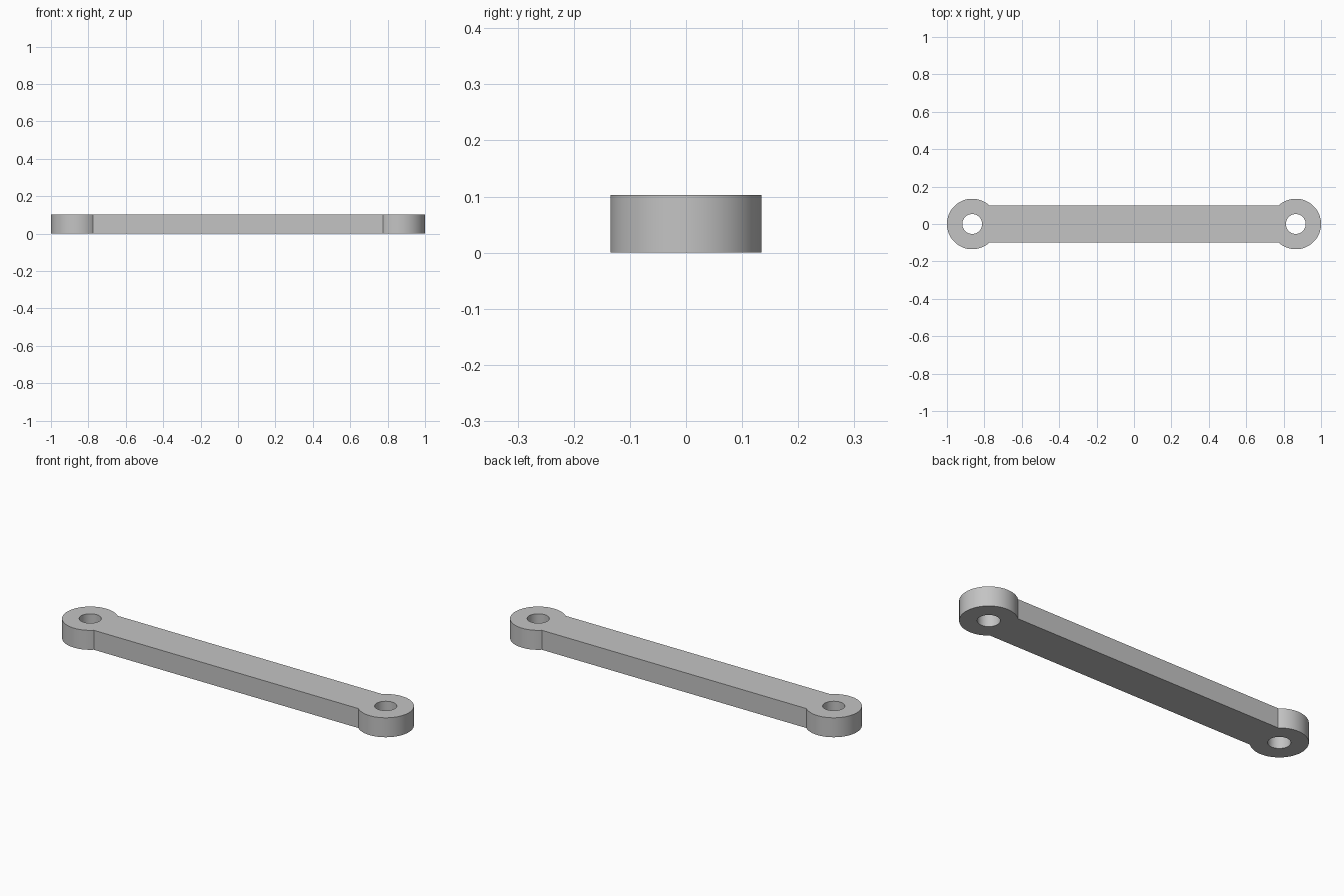
import bpy
import bmesh
from math import asin, cos, sin, pi, radians

cube = bpy.data.objects.get("Cube")
if cube:
    bpy.data.objects.remove(cube, do_unlink=True)

HEIGHT = 0.103
EYE_X = 0.865        # centre of each end eye
EYE_R = 0.135
HOLE_R = 0.053
BAR_HALF = 0.1       # half the width of the bar
STEPS = 64

grey = bpy.data.materials.new("grey metal")
grey.use_nodes = True
colour = (0.55, 0.55, 0.55, 1)
grey.diffuse_color = colour
grey.node_tree.nodes["Principled BSDF"].inputs["Base Color"].default_value = colour


def arc(cx, radius, start, end, steps):
    """Points along an arc about (cx, 0), both ends included."""
    angles = [start + (end - start) * i / steps for i in range(steps + 1)]
    return [(cx + radius * cos(a), radius * sin(a), 0) for a in angles]


def add_loop(bm, points):
    verts = [bm.verts.new(p) for p in points]
    return [bm.edges.new((v, verts[i - 1])) for i, v in enumerate(verts)]


bm = bmesh.new()

# Outline: two round eyes joined by the straight bar
join = pi - asin(BAR_HALF / EYE_R)
outline = arc(EYE_X, EYE_R, -join, join, STEPS)
outline += arc(-EYE_X, EYE_R, pi - join, pi + join, STEPS)
edges = add_loop(bm, outline)

# Pin holes through the eyes
for side in (-1, 1):
    edges += add_loop(bm, arc(side * EYE_X, HOLE_R, 0, 2 * pi, STEPS)[:-1])

# Fill the flat profile and raise it to full thickness
bmesh.ops.triangle_fill(bm, edges=edges, use_beauty=True, normal=(0, 0, 1))
raised = bmesh.ops.extrude_face_region(bm, geom=bm.faces[:], use_keep_orig=True)
top = [g for g in raised["geom"] if isinstance(g, bmesh.types.BMVert)]
bmesh.ops.translate(bm, verts=top, vec=(0, 0, HEIGHT))
bmesh.ops.recalc_face_normals(bm, faces=bm.faces[:])

mesh = bpy.data.meshes.new("link_arm")
bm.to_mesh(mesh)
bm.free()
mesh.materials.append(grey)
link = bpy.data.objects.new("link_arm", mesh)
bpy.context.collection.objects.link(link)

# Smooth round walls, crisp rims and corners
bpy.ops.object.select_all(action="DESELECT")
link.select_set(True)
bpy.context.view_layer.objects.active = link
bpy.ops.object.shade_smooth_by_angle(angle=radians(30))
